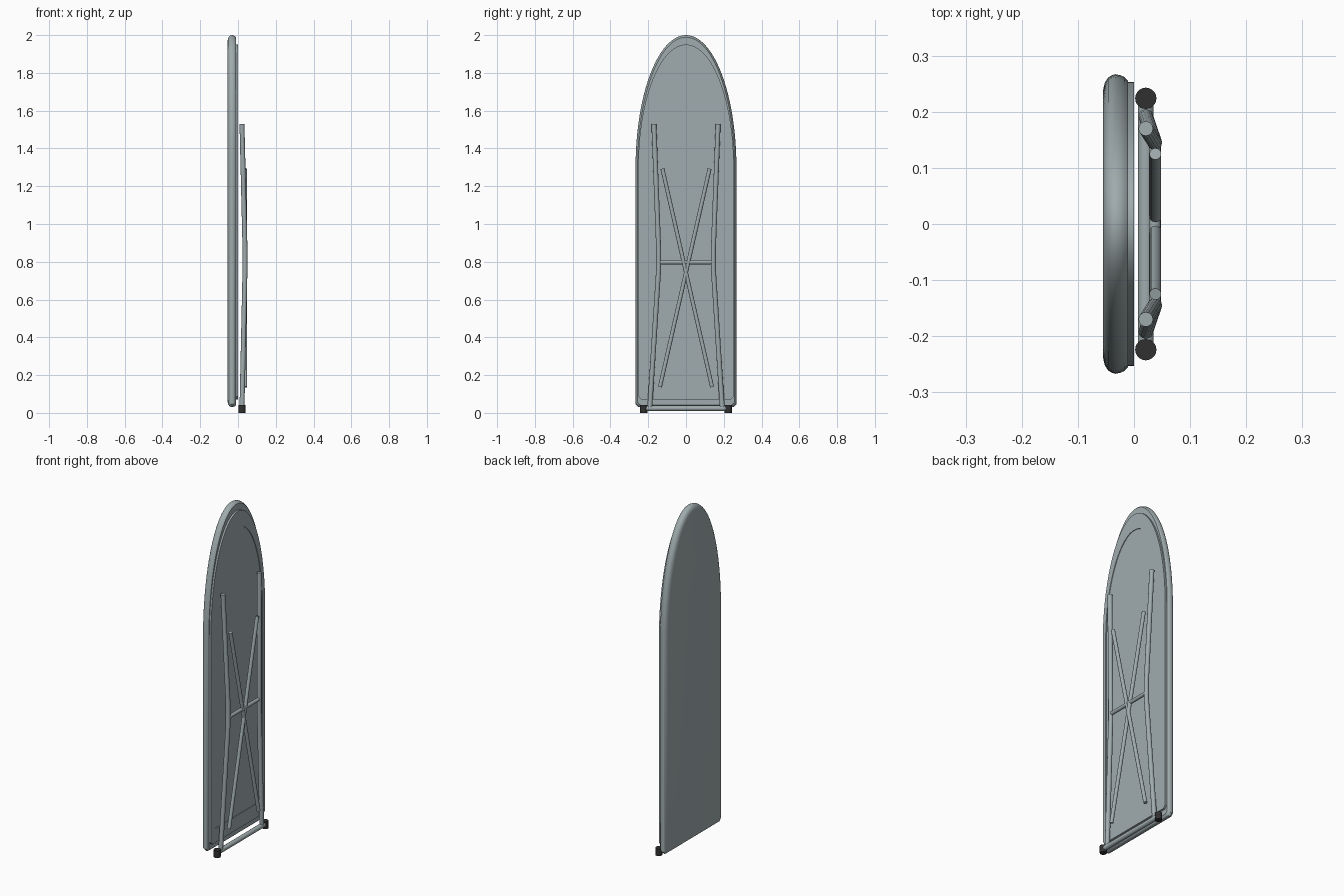
import bpy, bmesh, math
from mathutils import Vector

cube = bpy.data.objects.get("Cube")
if cube:
    bpy.data.objects.remove(cube, do_unlink=True)


def material(name, rgb):
    mat = bpy.data.materials.new(name)
    mat.use_nodes = True
    mat.diffuse_color = (*rgb, 1)
    mat.node_tree.nodes["Principled BSDF"].inputs["Base Color"].default_value = (*rgb, 1)
    return mat


grey = material("blue grey", (0.35, 0.41, 0.42))
black = material("black rubber", (0.03, 0.03, 0.03))


def finish(name, bm, mat, angle=35):
    bmesh.ops.recalc_face_normals(bm, faces=bm.faces)
    mesh = bpy.data.meshes.new(name)
    bm.to_mesh(mesh)
    bm.free()
    mesh.materials.append(mat)
    obj = bpy.data.objects.new(name, mesh)
    bpy.context.collection.objects.link(obj)
    bpy.ops.object.select_all(action='DESELECT')
    obj.select_set(True)
    bpy.context.view_layer.objects.active = obj
    bpy.ops.object.shade_smooth_by_angle(angle=math.radians(angle))
    return obj


def outline(x, half, bottom, top, spring=1.3, steps=48, corner=0.015):
    """Straight sides, half-ellipse nose, clipped bottom corners."""
    arc = [math.pi * i / steps for i in range(steps + 1)]
    pts = [(half * math.cos(a), spring + (top - spring) * math.sin(a)) for a in arc]
    pts += [(-half, bottom + corner), (corner - half, bottom),
            (half - corner, bottom), (half, bottom + corner)]
    return [Vector((x, y, z)) for y, z in pts]


def loft(name, rings, mat):
    bm = bmesh.new()
    loops = [[bm.verts.new(p) for p in ring] for ring in rings]
    for a, b in zip(loops, loops[1:]):
        for i in range(len(a)):
            j = (i + 1) % len(a)
            bm.faces.new((a[i], a[j], b[j], b[i]))
    bm.faces.new(loops[0])
    bm.faces.new(loops[-1])
    return finish(name, bm, mat)


def rod(name, path, radius, mat, sides=16):
    """Capped round tube along a path, mitred at its bends."""
    pts = [Vector(p) for p in path]
    bm = bmesh.new()
    loops = []
    for i, p in enumerate(pts):
        d = (pts[min(i + 1, len(pts) - 1)] - pts[max(i - 1, 0)]).normalized()
        u = d.cross(Vector((1, 0, 0))).normalized()
        v = d.cross(u)
        turn = [2 * math.pi * k / sides for k in range(sides)]
        loops.append([bm.verts.new(p + radius * (u * math.cos(t) + v * math.sin(t))) for t in turn])
    for a, b in zip(loops, loops[1:]):
        for k in range(sides):
            m = (k + 1) % sides
            bm.faces.new((a[k], a[m], b[m], b[k]))
    bm.faces.new(loops[0])
    bm.faces.new(loops[-1])
    return finish(name, bm, mat)


# Padded board cover: rounded rim around a flat back
rim = [(-0.055, 0.028), (-0.052, 0.015), (-0.046, 0.006), (-0.040, 0.002),
       (-0.033, 0.0), (-0.024, 0.002), (-0.017, 0.005), (-0.011, 0.011)]
loft("board_cover", [outline(x, 0.267 - d, 0.03 + d, 2.0 - d) for x, d in rim], grey)

# Underside tray with a shallow recessed panel
loft("board_underside", [
    outline(-0.02, 0.253, 0.072, 1.95),
    outline(0.0, 0.253, 0.072, 1.95),
    outline(0.0, 0.23, 0.155, 1.855),
    outline(-0.004, 0.23, 0.155, 1.855)], grey)

# Folded legs, cross braces and feet, mirrored across the centre
for side, s in (("left", -1), ("right", 1)):
    rod(side + "_leg", [(0.021, s * 0.17, 1.53), (0.037, s * 0.145, 0.87),
                        (0.037, s * 0.145, 0.76), (0.021, s * 0.192, 0.025)], 0.013, grey)
    rod(side + "_brace", [(0.038, s * 0.125, 1.293), (0.038, -s * 0.138, 0.137)], 0.0105, grey)
    bm = bmesh.new()
    bmesh.ops.create_cone(bm, cap_ends=True, segments=20, radius1=0.019, radius2=0.019, depth=0.042)
    bmesh.ops.translate(bm, verts=bm.verts, vec=(0.021, s * 0.224, 0.021))
    finish(side + "_foot", bm, black)

# Horizontal bars
rod("middle_bar", [(0.037, -0.145, 0.797), (0.037, 0.145, 0.797)], 0.0105, grey)
rod("base_bar", [(0.021, -0.215, 0.024), (0.021, 0.215, 0.024)], 0.014, grey)
